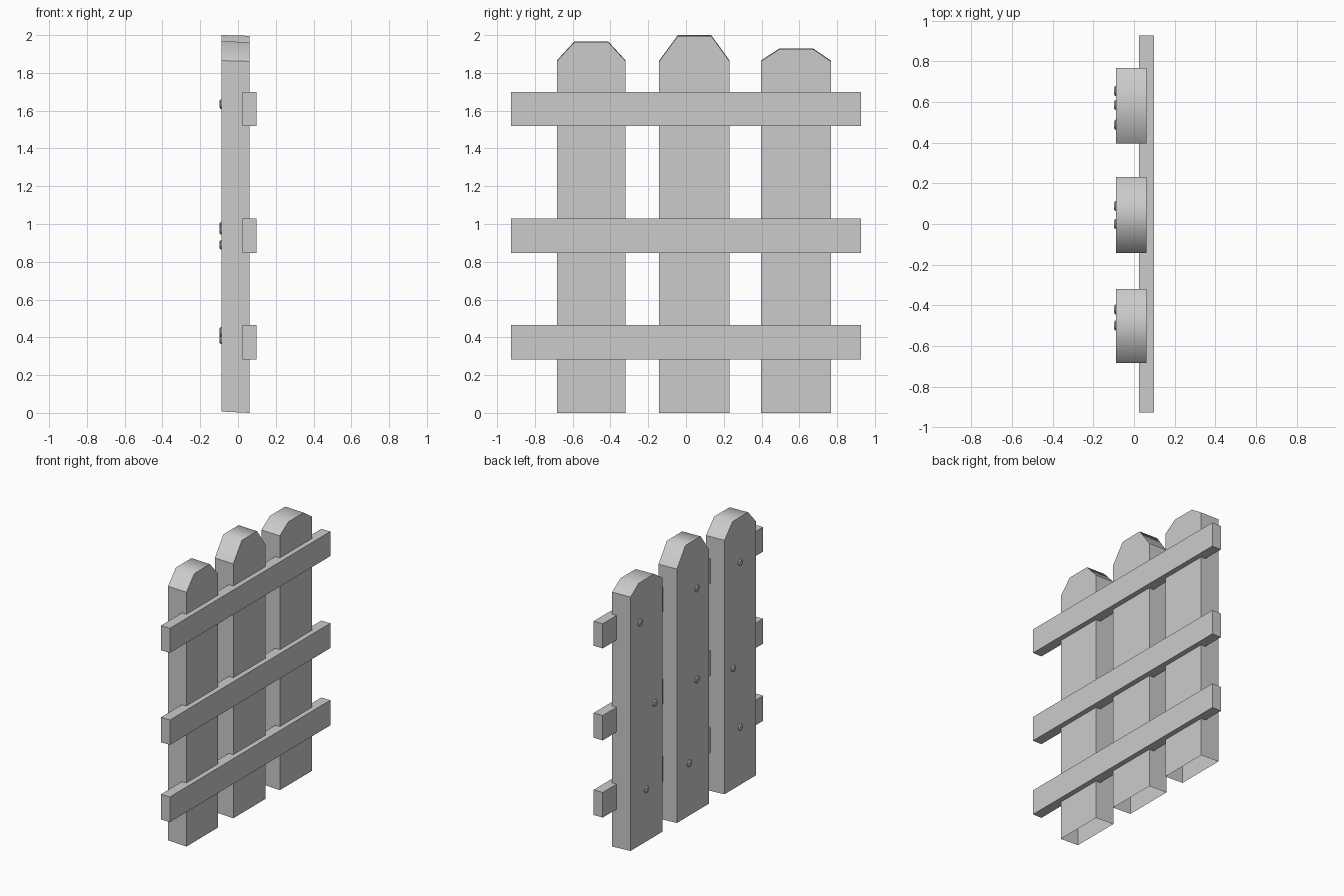
import bpy, bmesh, math
from mathutils import Matrix

if "Cube" in bpy.data.objects:
    bpy.data.objects.remove(bpy.data.objects["Cube"])

X0, X1 = -0.088, 0.061      # plank thickness range


def finish(bm, name):
    mesh = bpy.data.meshes.new(name)
    bm.to_mesh(mesh)
    bm.free()
    return add(mesh, name)


def add(mesh, name):
    obj = bpy.data.objects.new(name, mesh)
    bpy.context.collection.objects.link(obj)
    return obj


# Upright plank: clipped-corner profile, open underneath, softly shaded cap
def plank(name, y0, y1, t0, t1, top):
    profile = [(y0, 0), (y0, 1.865), (t0, top), (t1, top), (y1, 1.865), (y1, 0)]
    bm = bmesh.new()
    near = [bm.verts.new((X0, y, z if z else 0.007)) for y, z in profile]
    far = [bm.verts.new((X1, y, z - 0.004 if z else 0)) for y, z in profile]
    bm.faces.new(near)
    bm.faces.new(far[::-1])
    for i in range(5):
        f = bm.faces.new((near[i], near[i + 1], far[i + 1], far[i]))
        f.smooth = 1 <= i <= 3
    bmesh.ops.recalc_face_normals(bm, faces=bm.faces)
    ridges = [{near[i], far[i]} for i in (2, 3)]
    for e in bm.edges:
        e.smooth = set(e.verts) in ridges
    return finish(bm, name)


plank("plank_left", -0.684, -0.319, -0.591, -0.412, 1.967)
plank("plank_middle", -0.142, 0.231, -0.043, 0.133, 2.0)
plank("plank_right", 0.396, 0.767, 0.495, 0.672, 1.93)

# Cross rails, sunk slightly into the planks
for name, z0, z1 in (("rail_lower", 0.282, 0.466),
                     ("rail_middle", 0.847, 1.029),
                     ("rail_upper", 1.52, 1.70)):
    bm = bmesh.new()
    bmesh.ops.create_cube(bm, size=1, matrix=Matrix.Translation((0.0615, 0, (z0 + z1) / 2))
                          @ Matrix.Diagonal((0.073, 1.854, z1 - z0, 1)))
    finish(bm, name)


# Slotted screw head: base disc plus two domed halves, facing -x
def screw_mesh():
    bm = bmesh.new()

    def disc(r1, r2, depth, z):
        return bmesh.ops.create_cone(bm, cap_ends=True, segments=16, radius1=r1, radius2=r2,
                                     depth=depth, matrix=Matrix.Translation((0, 0, z)))["verts"]
    disc(0.025, 0.025, 0.006, 0.001)
    for side in (1, -1):
        verts = disc(0.025, 0.018, 0.006, 0.007)
        faces = list({f for v in verts for f in v.link_faces})
        edges = list({e for v in verts for e in v.link_edges})
        cut = bmesh.ops.bisect_plane(bm, geom=verts + edges + faces, plane_co=(0, side * 0.004, 0),
                                     plane_no=(0, side, 0), clear_inner=True)
        rim = [e for e in cut["geom_cut"] if isinstance(e, bmesh.types.BMEdge)]
        bmesh.ops.holes_fill(bm, edges=rim)
        bmesh.ops.edgeloop_fill(bm, edges=[e for e in rim if e.is_valid and e.is_boundary]) \
            if any(e.is_boundary for e in rim) else None
    bmesh.ops.recalc_face_normals(bm, faces=bm.faces)
    bm.transform(Matrix.Rotation(-math.pi / 2, 4, 'Y'))
    mesh = bpy.data.meshes.new("screw_head")
    bm.to_mesh(mesh)
    bm.free()
    return mesh


screw = screw_mesh()
spots = [(-0.5, 1.635), (-0.42, 0.89), (-0.5, 0.43),
         (0.0, 1.635), (0.0, 0.97), (0.088, 0.39),
         (0.655, 1.635), (0.488, 0.985), (0.585, 0.39)]
for i, (y, z) in enumerate(spots):
    s = add(screw, f"screw_{i + 1}")
    s.location = (X0, y, z)
    s.rotation_euler.x = math.radians(50)
